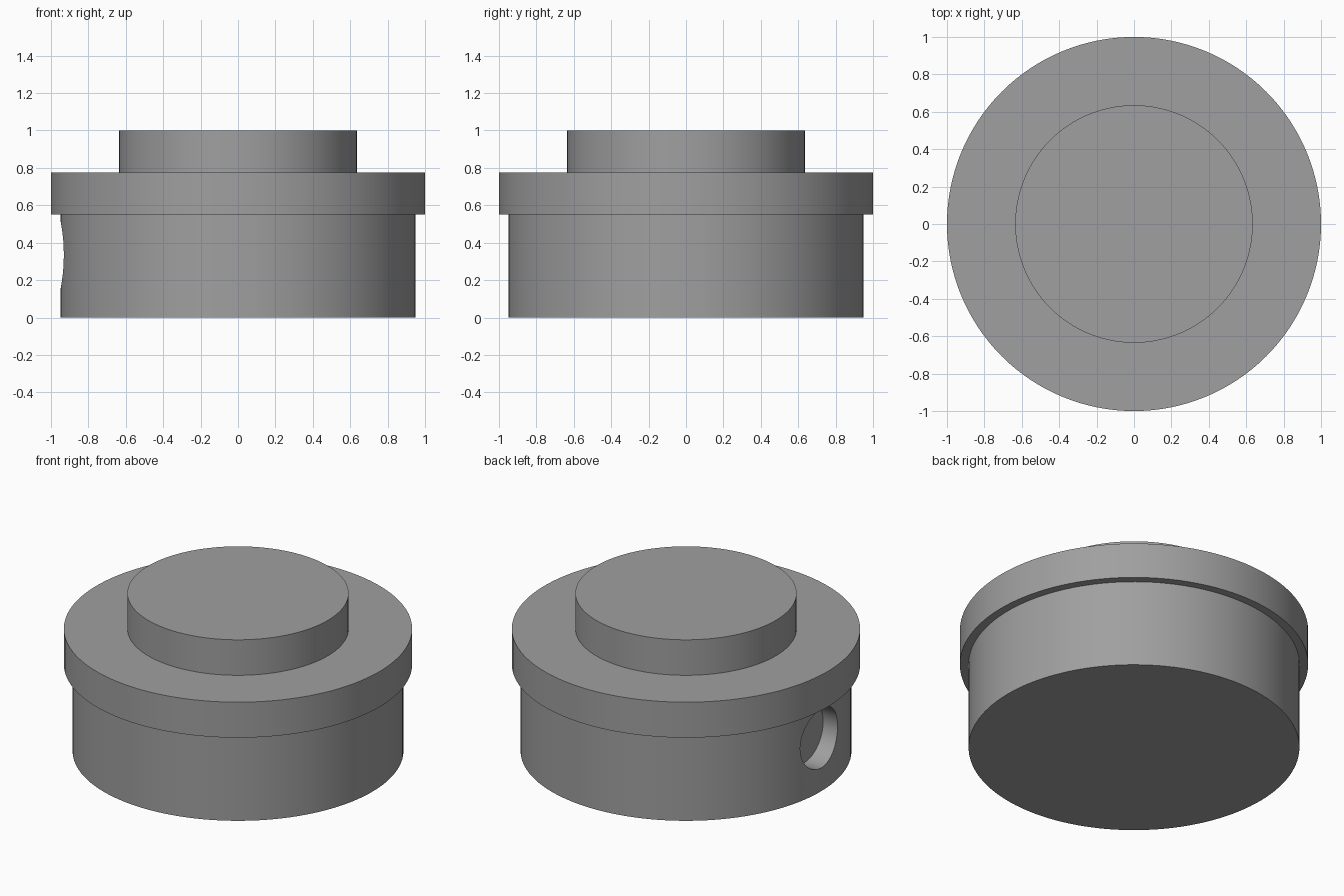
import bpy, bmesh, math

if "Cube" in bpy.data.objects:
    bpy.data.objects.remove(bpy.data.objects["Cube"])

grey = bpy.data.materials.new("mid grey")
grey.diffuse_color = (0.35, 0.35, 0.35, 1)
grey.use_nodes = True
grey.node_tree.nodes["Principled BSDF"].inputs["Base Color"].default_value = grey.diffuse_color

# Stepped round body: wide base, overhanging flange, narrow top boss
profile = [(0.95, 0), (0.95, 0.55), (1, 0.55), (1, 0.775), (0.635, 0.775), (0.635, 1)]
SIDES = 128
bm = bmesh.new()
rings = [[bm.verts.new((r * math.cos(2 * math.pi * i / SIDES),
                        r * math.sin(2 * math.pi * i / SIDES), z)) for i in range(SIDES)]
         for r, z in profile]
for low, high in zip(rings, rings[1:]):
    for i in range(SIDES):
        j = (i + 1) % SIDES
        bm.faces.new((low[i], low[j], high[j], high[i]))
bm.faces.new(rings[0][::-1])
bm.faces.new(rings[-1])
mesh = bpy.data.meshes.new("stepped_body")
bm.to_mesh(mesh)
bm.free()
mesh.materials.append(grey)
body = bpy.data.objects.new("stepped_body", mesh)
bpy.context.collection.objects.link(body)

# Blind round hole in the left side of the base
bpy.ops.mesh.primitive_cylinder_add(vertices=64, radius=0.187, depth=0.4,
                                    location=(-1.03, 0, 0.335), rotation=(0, math.pi / 2, 0))
cutter = bpy.context.object
cutter.name = "hole_cutter"
cutter.hide_render = True
cutter.data.materials.append(grey)

bpy.ops.object.select_all(action='DESELECT')
body.select_set(True)
bpy.context.view_layer.objects.active = body
cut = body.modifiers.new("side_hole", 'BOOLEAN')
cut.operation = 'DIFFERENCE'
cut.solver = 'EXACT'
cut.object = cutter
bpy.ops.object.modifier_apply(modifier=cut.name)
bpy.data.objects.remove(cutter, do_unlink=True)
bpy.ops.object.shade_smooth_by_angle(angle=math.radians(30))
